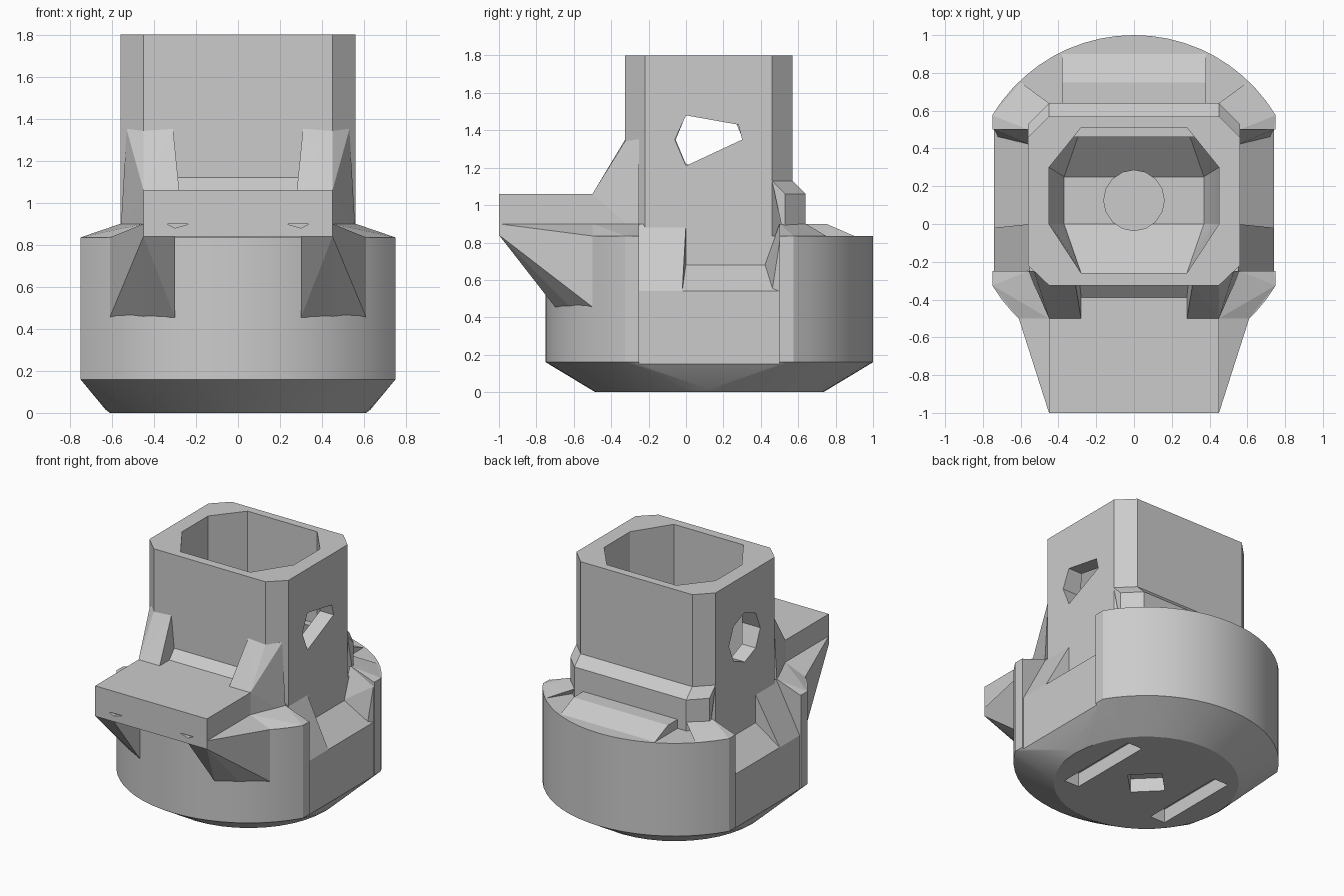
import bpy, bmesh, math

if "Cube" in bpy.data.objects:
    bpy.data.objects.remove(bpy.data.objects["Cube"])

CY = 0.125  # centre of the round drum in y


def hull(name, pts, mirror=False):
    """Convex solid around points; mirror copies it across x = 0."""
    bm = bmesh.new()
    for s in ((1, -1) if mirror else (1,)):
        vs = [bm.verts.new((s * x, y, z)) for x, y, z in pts]
        res = bmesh.ops.convex_hull(bm, input=vs)
        junk = [g for g in res["geom_interior"] if isinstance(g, bmesh.types.BMVert)]
        bmesh.ops.delete(bm, geom=junk, context='VERTS')
    bmesh.ops.dissolve_limit(bm, angle_limit=0.01, verts=bm.verts, edges=bm.edges)
    bmesh.ops.recalc_face_normals(bm, faces=bm.faces)
    me = bpy.data.meshes.new(name)
    bm.to_mesh(me)
    bm.free()
    ob = bpy.data.objects.new(name, me)
    bpy.context.collection.objects.link(ob)
    return ob


def ring(poly, *zs):
    return [(x, y, z) for z in zs for x, y in poly]


def circle(r, n, cx=0, cy=CY):
    return [(cx + r * math.cos(2 * math.pi * i / n), cy + r * math.sin(2 * math.pi * i / n)) for i in range(n)]


def box(x0, x1, y0, y1, z0, z1):
    return [(x, y, z) for x in (x0, x1) for y in (y0, y1) for z in (z0, z1)]


def cut(cutter, *targets):
    for t in targets:
        m = t.modifiers.new("cut", 'BOOLEAN')
        m.operation, m.solver, m.object = 'DIFFERENCE', 'EXACT', cutter
        bpy.context.view_layer.objects.active = t
        bpy.ops.object.modifier_apply(modifier=m.name)
    bpy.data.objects.remove(cutter)


# Round base drum, flattened at the sides, tapering to a smaller foot
a = math.degrees(math.acos(0.75 / 0.875))
arc = []
for start in (a, 180 + a):
    for i in range(21):
        t = math.radians(start + (180 - 2 * a) * i / 20)
        arc.append((0.875 * math.cos(t), CY + 0.875 * math.sin(t)))
drum = hull("base_drum", ring(arc, 0.16, 0.835) + ring(circle(0.63, 40), 0.015) + ring(circle(0.61, 40), 0))

# Side recesses in the drum with a sloped ledge
side = [(0.9, 0.54), (0.74, 0.54), (0.56, 0.68), (0.56, 1.0), (0.9, 1.0)]
cut(hull("side_cutter", [(x, y, z) for x, z in side for y in (-0.25, 0.5)], True), drum)
cut(hull("flat_cutter", box(0.74, 0.9, -0.25, 0.5, 0.15, 0.6), True), drum)

# Square tower with chamfered corners
tower_poly = [(s * x, y) for s in (1, -1) for x, y in ((0.56, -0.22), (0.45, -0.325), (0.45, 0.57), (0.56, 0.46))]
tower = hull("tower", ring(tower_poly, 0.5, 1.8))

# Hollow shaft narrowing to a round floor
shaft = [(s * x, y) for s in (1, -1) for x, y in ((0.28, -0.26), (0.45, 0), (0.45, 0.3), (0.28, 0.51))]
pit = [(s * 0.37, y) for s in (1, -1) for y in (0, 0.25)]
cut(hull("shaft_cutter", ring(shaft, 0.68, 1.9) + ring(pit, 0.45)), tower, drum)
cut(hull("pit_cutter", ring(circle(0.16, 16), 0.25, 0.5)), tower, drum)

# Cross holes through the tower walls
penta = [(-0.06, 1.35), (0, 1.48), (0.28, 1.43), (0.3, 1.35), (0, 1.21)]
cut(hull("right_hole", [(x, y, z) for y, z in penta for x in (0.3, 0.7)]), tower)
cut(hull("left_hole", [(x, y, z) for y, z in circle(0.18, 8, CY, 1.35) for x in (-0.3, -0.7)]), tower)

# Pockets under the foot
cut(hull("diamond_pocket", ring(circle(0.16, 4), -0.1, 0.1)), drum)
cut(hull("slot_pocket", box(0.31, 0.43, -0.2, 0.45, -0.1, 0.1), True), drum)

# Front shelf with two small triangular pockets
shelf = hull("front_shelf", box(-0.45, 0.45, -1, -0.3, 0.84, 1.06))
tri = [(0.23, 0.9), (0.34, 0.9), (0.3, 0.88)]
cut(hull("shelf_pocket", [(x, y, z) for x, z in tri for y in (-1.1, -0.92)], True), shelf)

# Brackets beneath the shelf
hull("shelf_bracket", [(0.3, -1, 0.84), (0.45, -1, 0.84), (0.45, -1, 0.9), (0.61, -0.5, 0.835),
                       (0.61, -0.5, 0.455), (0.3, -0.70, 0.455), (0.45, -0.62, 0.455),
                       (0.45, -0.3, 0.9), (0.3, -0.3, 0.84)], True)

# Gussets and low rib between shelf and tower
hull("gusset", [(0.28, -0.5, 1.06), (0.45, -0.5, 1.06), (0.31, -0.32, 1.36), (0.45, -0.32, 1.35),
                (0.53, -0.25, 1.35), (0.45, -0.5, 0.84), (0.56, -0.25, 0.84), (0.28, -0.32, 1.06)], True)
hull("shelf_rib", [(x, y, z) for x in (-0.29, 0.29)
                   for y, z in ((-0.4, 1.05), (-0.32, 1.125), (-0.32, 1.05))])

# Collar behind the tower
hull("rear_collar", [(s * x, y, z) for s in (1, -1) for x, y, z in
                     ((0.45, 0.57, 1.13), (0.45, 0.64, 1.06), (0.45, 0.64, 0.8), (0.56, 0.46, 1.13),
                      (0.56, 0.53, 1.06), (0.56, 0.53, 0.8), (0.45, 0.53, 0.8))])

# Sloped shoulders on top of the drum
hull("front_shoulder", [(0.75, -0.325, 0.835), (0.61, -0.5, 0.835), (0.74, -0.25, 0.835), (0.45, -0.5, 0.9),
                        (0.45, -0.3, 0.9), (0.56, -0.25, 0.9), (0.6, -0.25, 0.6)], True)
hull("rear_shoulder", [(0.75, 0.575, 0.835), (0.6, 0.75, 0.835), (0.45, 0.64, 0.9), (0.56, 0.5, 0.9),
                       (0.74, 0.5, 0.835), (0.6, 0.5, 0.7)], True)
hull("rear_slope", [(s * 0.38, y, z) for s in (1, -1) for y, z in ((0.62, 0.9), (0.75, 0.9), (0.9, 0.835), (0.62, 0.8))])

# Side fins and corner fillets in the recesses
hull("side_fin", [(0.74, y, 0.54) for y in (-0.25, -0.02)] + [(0.55, y, 0.9) for y in (-0.25, 0)]
     + [(0.55, y, 0.54) for y in (-0.25, 0)], True)
hull("corner_fillet", [(0.74, 0.5, 0.54), (0.74, 0.5, 0.8), (0.55, 0.5, 0.9), (0.55, 0.42, 0.68), (0.72, 0.46, 0.54)], True)

# Smooth the round drum, keep hard edges
bpy.ops.object.select_all(action='DESELECT')
drum.select_set(True)
bpy.context.view_layer.objects.active = drum
bpy.ops.object.shade_smooth_by_angle(angle=math.radians(20))
